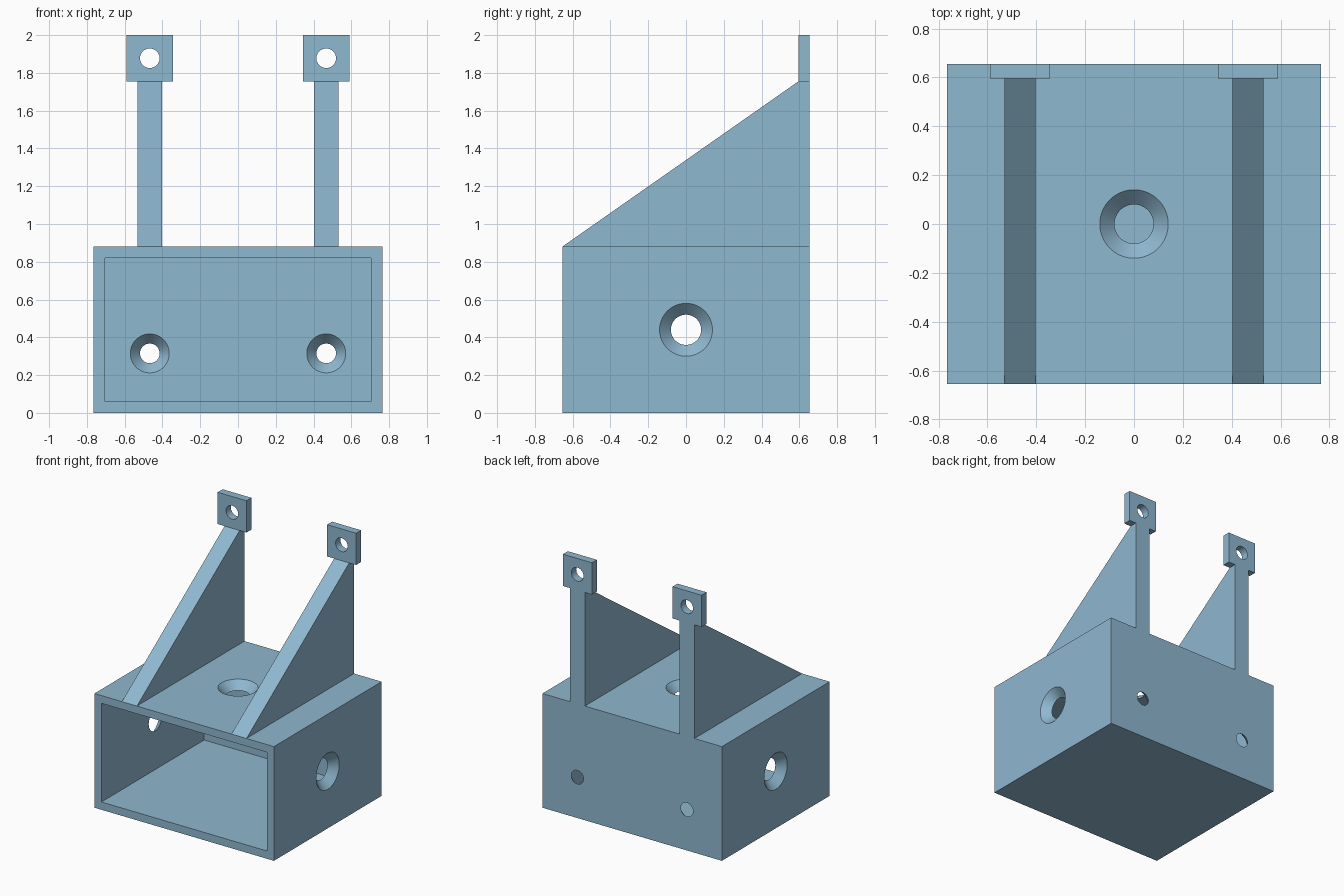
import bpy, bmesh, math
from mathutils import Matrix, Vector

if "Cube" in bpy.data.objects:
    bpy.data.objects.remove(bpy.data.objects["Cube"])

W, D, H, T = 0.765, 0.655, 0.88, 0.06      # half width, half depth, box height, wall
RIB_X, RIB_W, TAB_W = 0.467, 0.064, 0.123   # rib centre, rib and tab half widths
Z_TAB, TOP = 1.755, 2.0

blue = bpy.data.materials.new("steel blue")
blue.diffuse_color = (0.275, 0.479, 0.631, 1)
blue.use_nodes = True
blue.node_tree.nodes["Principled BSDF"].inputs["Base Color"].default_value = blue.diffuse_color


def new_object(name, bm):
    bmesh.ops.recalc_face_normals(bm, faces=bm.faces)
    me = bpy.data.meshes.new(name)
    bm.to_mesh(me)
    bm.free()
    me.materials.append(blue)
    ob = bpy.data.objects.new(name, me)
    bpy.context.collection.objects.link(ob)
    return ob


def box(name, lo, hi):
    lo, hi = Vector(lo), Vector(hi)
    bm = bmesh.new()
    bmesh.ops.create_cube(bm, size=1, matrix=Matrix.Translation((lo + hi) / 2)
                          @ Matrix.Diagonal((*(hi - lo), 1)))
    return new_object(name, bm)


def cone(name, narrow, wide, r1, r2):
    """Tapered cutter across a wall, stretched a little past both faces."""
    a, b = Vector(narrow), Vector(wide)
    d, e = b - a, 0.1
    k = (r2 - r1) * e
    bm = bmesh.new()
    bmesh.ops.create_cone(bm, cap_ends=True, segments=64, radius1=r1 - k, radius2=r2 + k,
                          depth=d.length * (1 + 2 * e),
                          matrix=Matrix.Translation((a + b) / 2)
                          @ d.to_track_quat('Z', 'Y').to_matrix().to_4x4())
    return new_object(name, bm)


def combine(ob, other, operation):
    mod = ob.modifiers.new(operation.lower(), 'BOOLEAN')
    mod.operation, mod.solver, mod.object = operation, 'EXACT', other
    bpy.context.view_layer.objects.active = ob
    bpy.ops.object.modifier_apply(modifier=mod.name)
    bpy.data.objects.remove(other)


def shade(ob):
    bpy.ops.object.select_all(action='DESELECT')
    ob.select_set(True)
    bpy.context.view_layer.objects.active = ob
    bpy.ops.object.shade_smooth_by_angle(angle=math.radians(30))


# Box open at the front
body = box("open_box", (-W, -D, 0), (W, D, H))
combine(body, box("cavity", (-W + T, -D - 0.1, T), (W - T, D - T, H - T)), 'DIFFERENCE')

# Countersunk holes: top, both sides, and two in the back wall from inside
combine(body, cone("top_hole", (0, 0, H - T), (0, 0, H), 0.08, 0.14), 'DIFFERENCE')
for s in (-1, 1):
    combine(body, cone("side_hole", (s * (W - T), 0, H / 2), (s * W, 0, H / 2), 0.08, 0.14),
            'DIFFERENCE')
    combine(body, cone("back_hole", (s * RIB_X, D, 0.315), (s * RIB_X, D - T, 0.315), 0.052, 0.103),
            'DIFFERENCE')
shade(body)

for s, side in ((-1, "left"), (1, "right")):
    x = s * RIB_X
    # Sloped rib
    bm = bmesh.new()
    profile = [(-D, H), (D, H), (D, Z_TAB), (D - T, Z_TAB)]
    face = bm.faces.new([bm.verts.new((x - RIB_W, y, z)) for y, z in profile])
    ext = bmesh.ops.extrude_face_region(bm, geom=[face])
    bmesh.ops.translate(bm, vec=(2 * RIB_W, 0, 0),
                        verts=[v for v in ext["geom"] if isinstance(v, bmesh.types.BMVert)])
    new_object(side + "_rib", bm)
    # Mounting tab with a straight hole
    tab = box(side + "_tab", (x - TAB_W, D - T, Z_TAB), (x + TAB_W, D, TOP))
    zc = (Z_TAB + TOP) / 2
    combine(tab, cone("tab_hole", (x, D - T, zc), (x, D, zc), 0.052, 0.052), 'DIFFERENCE')
    shade(tab)
